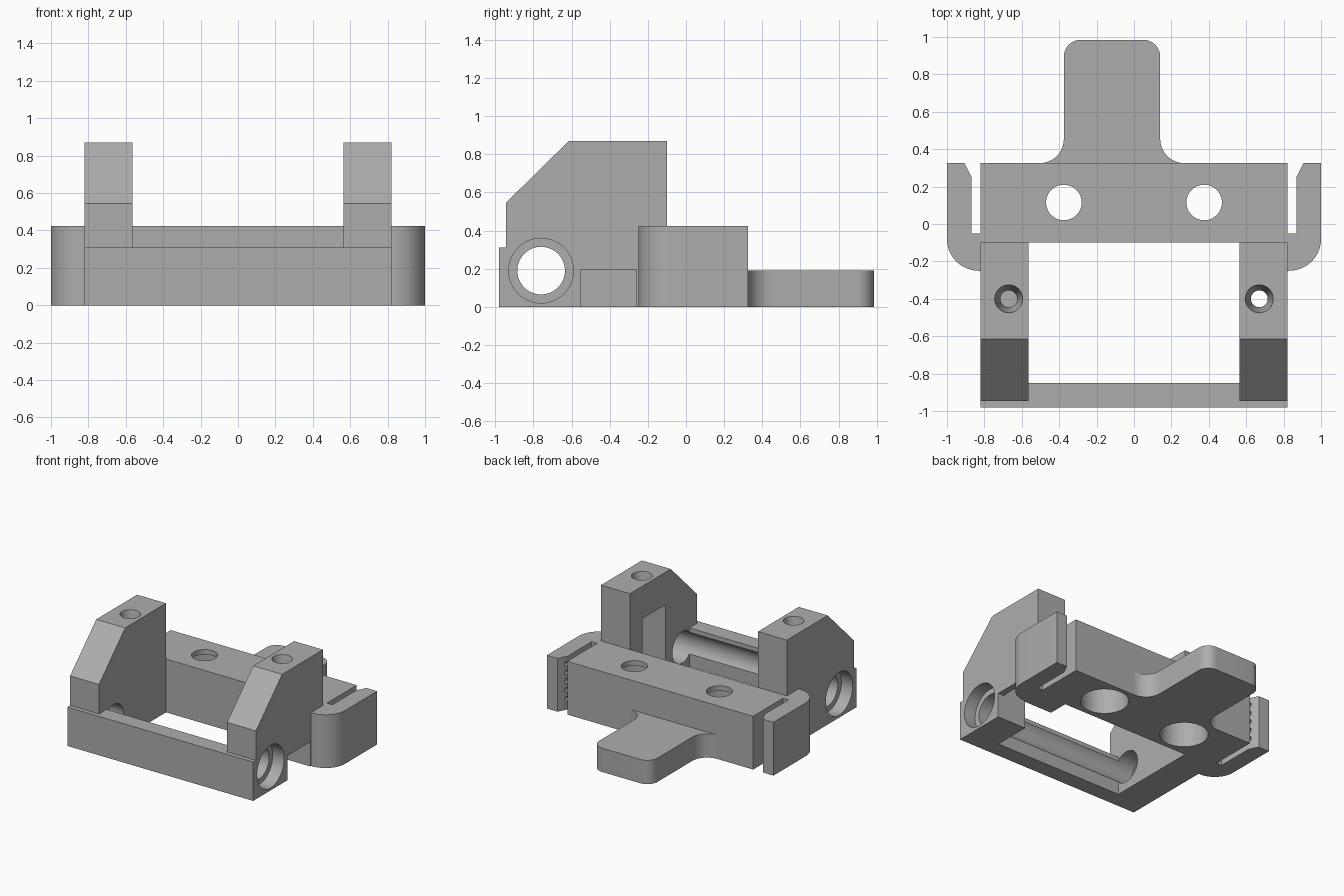
import bpy, bmesh, math
from mathutils import Vector

cube = bpy.data.objects.get("Cube")
if cube:
    bpy.data.objects.remove(cube, do_unlink=True)

grey = bpy.data.materials.new("plain_grey")
grey.use_nodes = True
colour = (0.42, 0.42, 0.42, 1)
grey.diffuse_color = colour
grey.node_tree.nodes["Principled BSDF"].inputs["Base Color"].default_value = colour


def finish(name, bm):
    bmesh.ops.recalc_face_normals(bm, faces=bm.faces)
    mesh = bpy.data.meshes.new(name)
    bm.to_mesh(mesh)
    bm.free()
    mesh.materials.append(grey)
    ob = bpy.data.objects.new(name, mesh)
    bpy.context.collection.objects.link(ob)
    return ob


def prism(name, pts, axis, lo, hi):
    """Extrude a 2D outline along x (outline in y, z) or z (outline in x, y)."""
    bm = bmesh.new()
    place = (lambda p: (lo, p[0], p[1])) if axis == "x" else (lambda p: (p[0], p[1], lo))
    face = bm.faces.new([bm.verts.new(place(p)) for p in pts])
    ext = bmesh.ops.extrude_face_region(bm, geom=[face])
    step = Vector((hi - lo, 0, 0)) if axis == "x" else Vector((0, 0, hi - lo))
    bmesh.ops.translate(bm, vec=step, verts=[v for v in ext["geom"] if isinstance(v, bmesh.types.BMVert)])
    return finish(name, bm)


def box(name, x0, x1, y0, y1, z0, z1):
    return prism(name, [(x0, y0), (x1, y0), (x1, y1), (x0, y1)], "z", z0, z1)


def arc(cx, cy, r, a0, a1, n=12):
    angles = [math.radians(a0 + (a1 - a0) * i / n) for i in range(n + 1)]
    return [(cx + r * math.cos(a), cy + r * math.sin(a)) for a in angles]


def circle(cx, cy, r, n=48):
    return arc(cx, cy, r, 0, 360, n)[:-1]


def cone(x, y, z0, z1, r0, r1):
    bm = bmesh.new()
    bmesh.ops.create_cone(bm, cap_ends=True, segments=48, radius1=r0, radius2=r1, depth=z1 - z0)
    bmesh.ops.translate(bm, vec=(x, y, (z0 + z1) / 2), verts=bm.verts)
    return finish("cutter", bm)


def cut(ob, *cutters):
    for c in cutters:
        mod = ob.modifiers.new("cut", "BOOLEAN")
        mod.operation, mod.solver, mod.object = "DIFFERENCE", "EXACT", c
        bpy.context.view_layer.objects.active = ob
        bpy.ops.object.modifier_apply(modifier=mod.name)
        bpy.data.objects.remove(c, do_unlink=True)


W, INNER, TOP = 0.82, 0.565, 0.425
ROD_Y, ROD_Z, ROD_R = -0.76, 0.19, 0.125
parts = []

# Rear block with two holes, widened from below
block = box("rear_block", -W, W, -0.1, 0.325, 0, TOP)
for x in (-0.375, 0.375):
    cut(block, cone(x, 0.115, -0.1, 0.385, 0.175, 0.175), cone(x, 0.115, 0.3, 0.5, 0.095, 0.095))
parts.append(block)

# Rear tongue with filleted root and rounded corners
outline = (arc(0.27, 0.455, 0.13, 270, 180) + arc(0.05, 0.895, 0.09, 0, 90)
           + arc(-0.285, 0.895, 0.09, 90, 180) + arc(-0.505, 0.455, 0.13, 0, -90))
parts.append(prism("rear_tongue", outline, "z", 0, 0.19))

# Front bar with a groove for the rod
bar = box("front_bar", -INNER, INNER, -0.98, -0.85, 0, 0.31)
cut(bar, prism("cutter", circle(ROD_Y, ROD_Z, ROD_R), "x", -0.7, 0.7))
parts.append(bar)

profile = [(-0.98, 0), (-0.98, 0.31), (-0.945, 0.31), (-0.945, 0.545),
           (-0.615, 0.87), (-0.1, 0.87), (-0.1, 0)]
for side, s in (("left", 1), ("right", -1)):
    # Upright cheek with rod bore, outer recess and countersunk screw hole
    cheek = prism(side + "_cheek", profile, "x", s * INNER, s * W)
    cut(cheek,
        prism("cutter", circle(ROD_Y, ROD_Z, ROD_R), "x", s * 0.5, s * 0.9),
        prism("cutter", circle(ROD_Y, ROD_Z, 0.17), "x", s * 0.72, s * 0.9),
        cone(s * 0.67, -0.4, 0.72, 0.871, 0.045, 0.075),
        cone(s * 0.67, -0.4, 0.55, 0.9, 0.045, 0.045))
    if s > 0:
        # Pocket opening inwards, with a low outlet through the outer wall
        cut(cheek, box("cutter", 0.5, 0.77, -0.55, -0.26, -0.1, 0.61),
            box("cutter", 0.7, 0.9, -0.55, -0.26, -0.1, 0.195))
    parts.append(cheek)

    # Side clip arm with a slot, lead-in chamfer and ridged inner face
    hook = ([(W, -0.25)] + arc(0.83, -0.08, 0.17, -90, 0)
            + [(1, 0.325), (0.905, 0.325), (0.868, 0.25), (0.868, -0.05), (W, -0.05)])
    arm = prism(side + "_clip_arm", [(s * x, y) for x, y in hook], "z", 0, TOP)
    for i in range(5):
        z = 0.07 + i * 0.07
        groove = box("cutter", s * 0.85, s * 0.9, 0.0, 0.27, z, z + 0.035)
        cut(arm, groove)
    parts.append(arm)

# Smooth the round walls, keep the machined edges sharp
for ob in parts:
    bpy.ops.object.select_all(action="DESELECT")
    ob.select_set(True)
    bpy.context.view_layer.objects.active = ob
    bpy.ops.object.shade_smooth_by_angle(angle=math.radians(30))
